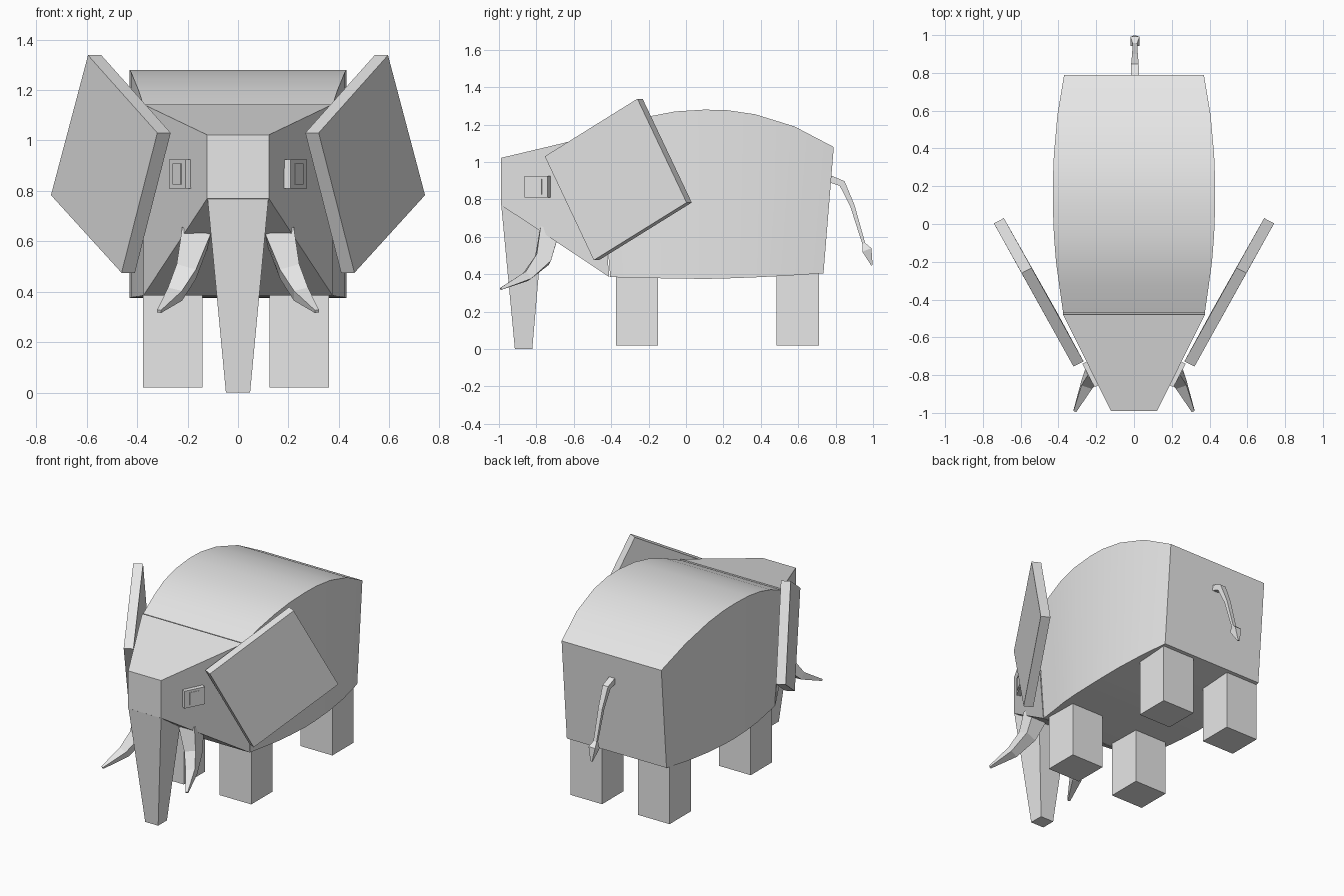
import bpy, bmesh, math
from mathutils import Vector

cube = bpy.data.objects.get("Cube")
if cube:
    bpy.data.objects.remove(cube, do_unlink=True)

grey = bpy.data.materials.new("plain_grey")
grey.use_nodes = True
grey.diffuse_color = (0.8, 0.8, 0.8, 1)
grey.node_tree.nodes["Principled BSDF"].inputs["Base Color"].default_value = (0.8, 0.8, 0.8, 1)


def loft(name, rings):
    """Skin a row of four-cornered rings and cap both ends."""
    bm = bmesh.new()
    rows = [[bm.verts.new(p) for p in ring] for ring in rings]
    for a, b in zip(rows, rows[1:]):
        for i in range(4):
            j = (i + 1) % 4
            bm.faces.new((a[i], a[j], b[j], b[i]))
    bm.faces.new(rows[0])
    bm.faces.new(rows[-1])
    bmesh.ops.recalc_face_normals(bm, faces=bm.faces)
    mesh = bpy.data.meshes.new(name)
    bm.to_mesh(mesh)
    bm.free()
    mesh.materials.append(grey)
    obj = bpy.data.objects.new(name, mesh)
    bpy.context.collection.objects.link(obj)
    return obj


def upright(w, y_top, z_top, y_bot, z_bot):
    """Ring across x, with its own top and bottom edge."""
    return [(-w, y_bot, z_bot), (w, y_bot, z_bot), (w, y_top, z_top), (-w, y_top, z_top)]


def level(w, y0, y1, z, x=0):
    """Horizontal rectangular ring."""
    return [(x - w, y0, z), (x + w, y0, z), (x + w, y1, z), (x - w, y1, z)]


def tube(name, path, widths, depths):
    """Square-sectioned tube along a path."""
    pts = [Vector(p) for p in path]
    rings = []
    for i, p in enumerate(pts):
        t = (pts[min(i + 1, len(pts) - 1)] - pts[max(i - 1, 0)]).normalized()
        side = Vector((1, 0, 0))
        side = (side - t * side.dot(t)).normalized()
        up = t.cross(side)
        rings.append([p + side * widths[i] * a + up * depths[i] * b
                      for a, b in ((-1, -1), (1, -1), (1, 1), (-1, 1))])
    return loft(name, rings)


# Body: arched back, bulging sides
body = loft("body", [upright(*s) for s in (
    (0.375, -0.47, 1.14, -0.405, 0.385),
    (0.395, -0.33, 1.20, -0.28, 0.381),
    (0.413, -0.20, 1.243, -0.17, 0.379),
    (0.424, -0.06, 1.27, -0.05, 0.377),
    (0.430, 0.10, 1.28, 0.10, 0.375),
    (0.430, 0.22, 1.277, 0.20, 0.377),
    (0.424, 0.37, 1.255, 0.36, 0.383),
    (0.405, 0.58, 1.19, 0.54, 0.392),
    (0.370, 0.79, 1.08, 0.735, 0.405))])
bpy.ops.object.select_all(action='DESELECT')
body.select_set(True)
bpy.context.view_layer.objects.active = body
bpy.ops.object.shade_smooth_by_angle(angle=math.radians(30))

# Head and trunk
loft("head", [upright(0.375, -0.48, 1.143, -0.41, 0.385),
              upright(0.122, -0.99, 1.022, -0.99, 0.77)])
loft("trunk", [level(0.121, -0.988, -0.755, 0.772),
               level(0.048, -0.915, -0.822, 0.0)])

# Legs
for row, y in (("front", -0.262), ("back", 0.598)):
    for side, x in (("right", -0.258), ("left", 0.243)):
        loft(f"{row}_{side}_leg", [level(0.118, y - 0.113, y + 0.113, z, x) for z in (0.02, 0.42)])

for side, s in (("left", 1), ("right", -1)):
    # Ear: flat slanted plate
    outer = [(0.32, -0.755, 1.03), (0.595, -0.26, 1.338),
             (0.742, 0.003, 0.783), (0.462, -0.493, 0.475)]
    loft(side + "_ear", [[(s * x, y, z) for x, y, z in outer],
                         [(s * (x - 0.053), y + 0.028, z) for x, y, z in outer]])

    # Eye: block set on the cheek, with a thin raised pupil plate
    along = Vector((0.46, 0.888, 0))
    out = Vector((0.888, -0.46, 0))
    centre = Vector((0.241, -0.802, 0.867))
    for part, half, height, front, back in (("eye", 0.07, 0.058, 0, -0.05),
                                            ("pupil", 0.035, 0.042, 0.003, -0.004)):
        rings = []
        for d in (front, back):
            ring = [centre + out * d + along * half * a + Vector((0, 0, height * b))
                    for a, b in ((-1, -1), (1, -1), (1, 1), (-1, 1))]
            rings.append([(s * p.x, p.y, p.z) for p in ring])
        loft(f"{side}_{part}", rings)

    # Tusk: tapering curve
    tube(side + "_tusk",
         [(s * 0.165, -0.73, 0.63), (s * 0.205, -0.765, 0.48),
          (s * 0.25, -0.85, 0.39), (s * 0.313, -0.99, 0.322)],
         (0.058, 0.040, 0.030, 0.008), (0.052, 0.042, 0.024, 0.006))

# Tail with a small tuft
tube("tail",
     [(0.005, 0.73, 0.925), (0.005, 0.835, 0.885), (0.005, 0.89, 0.765),
      (0.005, 0.95, 0.565), (0.005, 0.967, 0.53), (0.005, 0.994, 0.448)],
     (0.022, 0.020, 0.015, 0.012, 0.024, 0.006),
     (0.020, 0.018, 0.012, 0.008, 0.026, 0.004))
